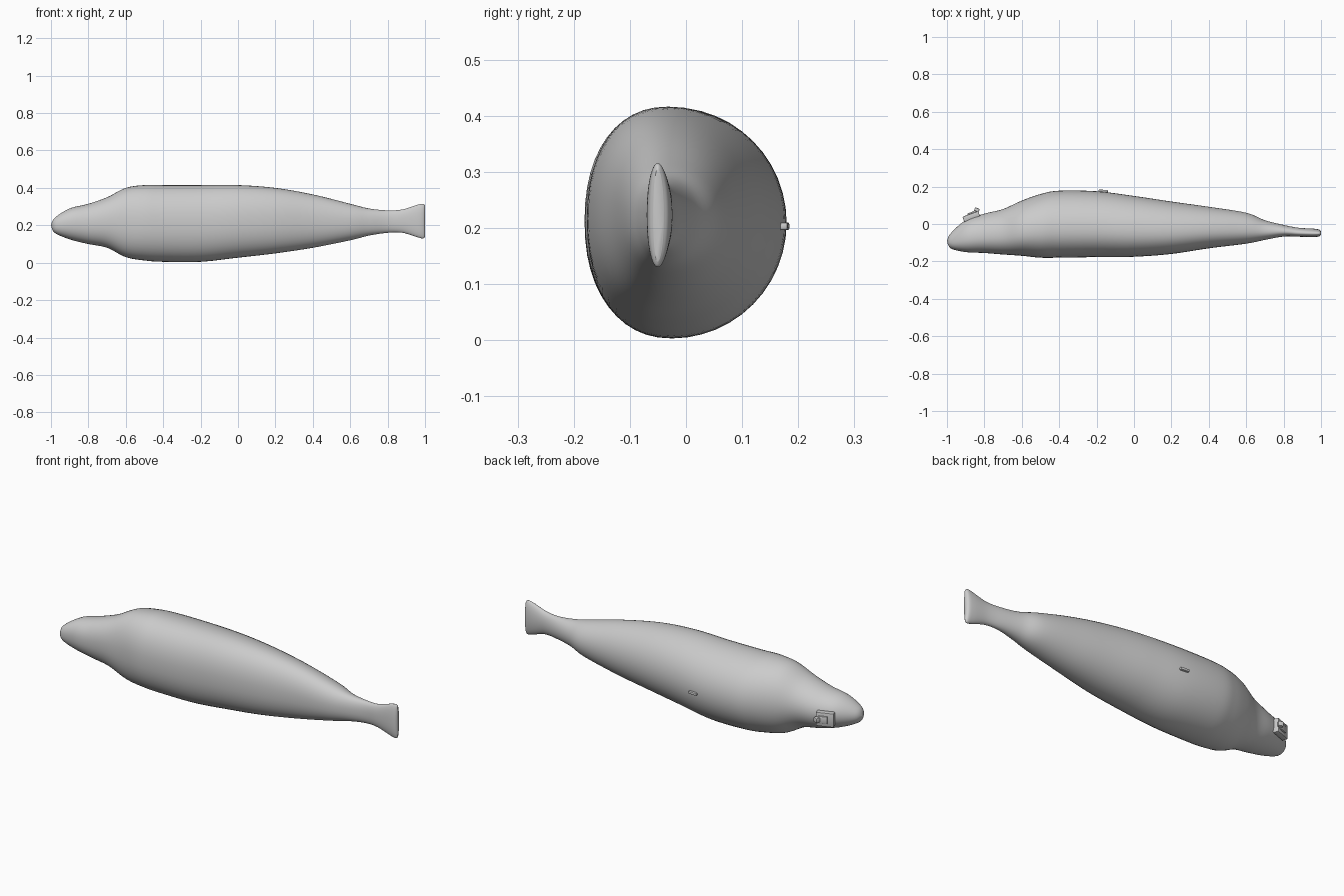
import bpy, bmesh, math
from mathutils import Vector, Matrix

cube = bpy.data.objects.get("Cube")
if cube:
    bpy.data.objects.remove(cube)

# One plain grey for everything
grey = bpy.data.materials.new("plain_grey")
grey.use_nodes = True
colour = (0.6, 0.6, 0.6, 1)
grey.diffuse_color = colour
grey.node_tree.nodes["Principled BSDF"].inputs["Base Color"].default_value = colour


def finish(name, bm, angle):
    """Turn a bmesh into a shaded, coloured object."""
    bmesh.ops.recalc_face_normals(bm, faces=bm.faces)
    mesh = bpy.data.meshes.new(name)
    bm.to_mesh(mesh)
    bm.free()
    mesh.materials.append(grey)
    obj = bpy.data.objects.new(name, mesh)
    bpy.context.collection.objects.link(obj)
    bpy.ops.object.select_all(action='DESELECT')
    obj.select_set(True)
    bpy.context.view_layer.objects.active = obj
    bpy.ops.object.shade_smooth_by_angle(angle=math.radians(angle))
    return obj


def catmull(a, b, c, d, t):
    return b + (c - a) * (t / 2) + (a * 2 - b * 5 + c * 4 - d) * (t * t / 2) \
        + (b * 3 - a - c * 3 + d) * (t ** 3 / 2)


def ring(station, sides):
    """Egg-shaped section: flatter towards the front, rounder at the back."""
    x, low, high, front, back = station
    y_mid = front + (back - front) * 0.43
    z_mid, z_rad = (low + high) / 2, (high - low) / 2
    points = []
    for i in range(sides):
        a = math.tau * i / sides
        c, s = math.cos(a), math.sin(a)
        power = 1 if c > 0 else 0.9
        y_rad = back - y_mid if c > 0 else y_mid - front
        points.append((x, y_mid + math.copysign(abs(c) ** power, c) * y_rad,
                       z_mid + math.copysign(abs(s) ** power, s) * z_rad))
    return points


# Body stations from nose to tail fin: x, bottom, top, front, back
STATIONS = [Vector(s) for s in (
    (-1, .2, .2, -.09, -.09),
    (-.98, .16, .24, -.13, -.05),
    (-.9, .125, .29, -.15, .02),
    (-.8, .1, .315, -.155, .055),
    (-.7, .08, .35, -.163, .08),
    (-.6, .03, .4, -.17, .125),
    (-.5, .012, .415, -.18, .16),
    (-.4, .005, .415, -.18, .178),
    (-.2, .005, .415, -.177, .175),
    (0, .027, .415, -.175, .15),
    (.2, .05, .4, -.16, .12),
    (.4, .08, .365, -.13, .092),
    (.6, .12, .315, -.105, .06),
    (.7, .145, .29, -.085, .02),
    (.8, .16, .28, -.067, -.005),
    (.88, .16, .285, -.068, -.02),
    (.96, .136, .31, -.07, -.025),
    (.99, .13, .315, -.066, -.03),
    (1, .14, .305, -.058, -.04))]

# Body and tail fin in one smooth skin
SIDES, STEPS = 48, 6
path = [STATIONS[0]] + STATIONS + [STATIONS[-1]]
sections = [catmull(*path[i:i + 4], k / STEPS)
            for i in range(len(path) - 3) for k in range(STEPS)] + [STATIONS[-1]]
bm = bmesh.new()
rings = [[bm.verts.new(p) for p in ring(s, SIDES)] for s in sections]
for r, q in zip(rings, rings[1:]):
    for i in range(SIDES):
        j = (i + 1) % SIDES
        bm.faces.new((r[i], r[j], q[j], q[i]))
bm.faces.new(rings[-1])
bmesh.ops.remove_doubles(bm, verts=bm.verts, dist=0.0001)
finish("body", bm, 50)


def block(name, centre, size, turn=0, bevel=0.004):
    """Small bevelled block turned about the vertical axis."""
    bm = bmesh.new()
    bmesh.ops.create_cube(bm, size=1)
    bmesh.ops.scale(bm, vec=size, verts=bm.verts)
    bmesh.ops.bevel(bm, geom=bm.edges[:], offset=bevel, segments=2,
                    affect='EDGES', profile=0.5)
    bmesh.ops.transform(bm, verts=bm.verts, matrix=Matrix.Translation(centre)
                        @ Matrix.Rotation(math.radians(turn), 4, 'Z'))
    return finish(name, bm, 40)


# Tag on the head: plate, raised pack and stubby aerial
block("tag_plate", (-.87, .04, .2), (.09, .03, .075), 20)
block("tag_pack", (-.865, .055, .2), (.05, .02, .04), 20)
block("tag_aerial", (-.843, .068, .2), (.026, .036, .026), -20)

# Small tag on the back
block("back_tag", (-.165, .174, .203), (.05, .018, .014), -4)
